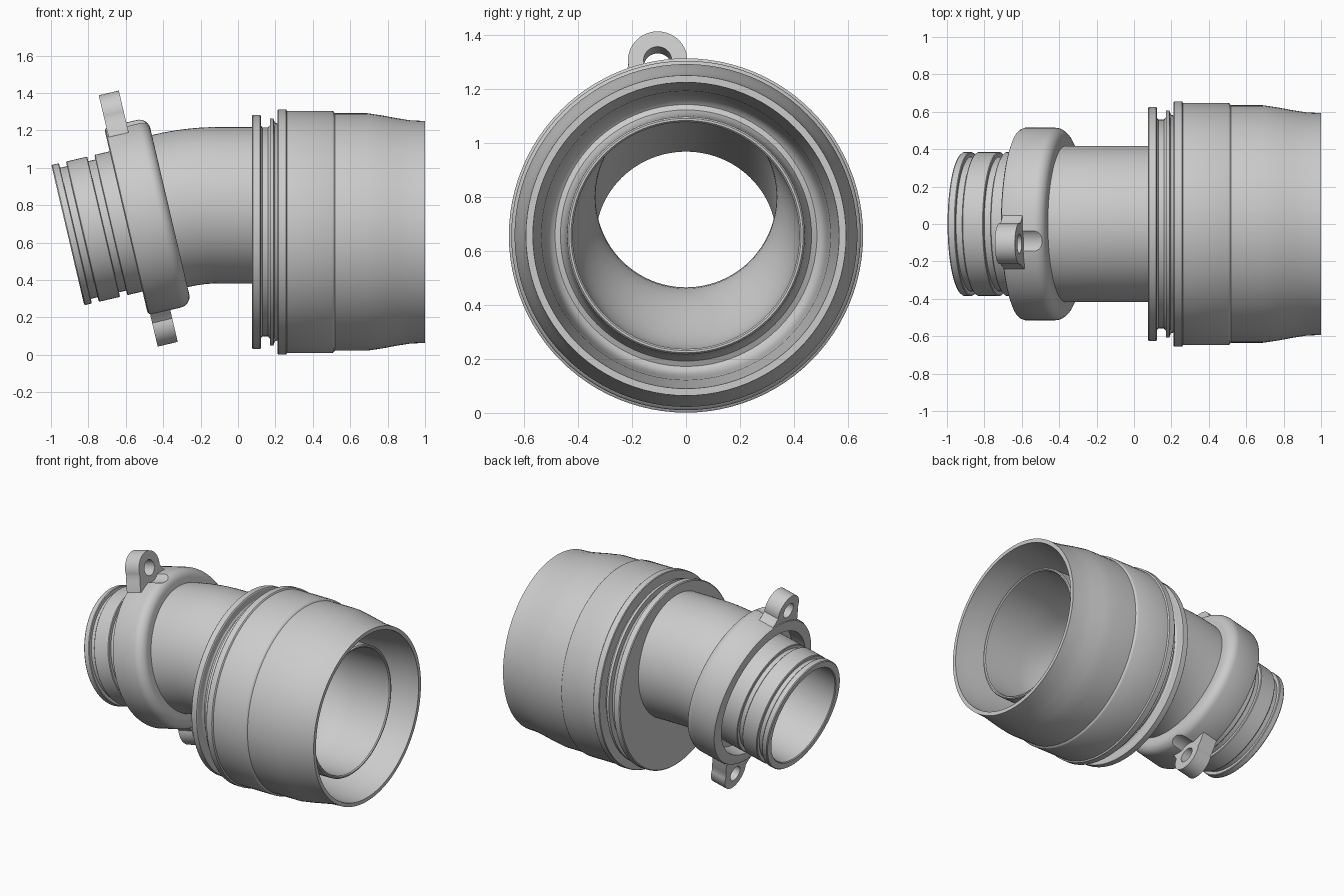
import bpy, bmesh
from math import sin, cos, tan, pi, radians
from mathutils import Matrix, Vector

if "Cube" in bpy.data.objects:
    bpy.data.objects.remove(bpy.data.objects["Cube"])

SEG = 96
ZC = 0.657                      # housing axis height
ZT = 0.80                       # elbow axis height
TILT = radians(13.2)
END = Vector((-0.91, 0, 0.64))  # centre of the tilted spigot end
# local frame of the tilted part: x along its axis, y across, z radially up
M = Matrix.Translation(END) @ Matrix.Rotation(-TILT, 4, 'Y')


def make(name, bm):
    bmesh.ops.recalc_face_normals(bm, faces=bm.faces)
    me = bpy.data.meshes.new(name)
    bm.to_mesh(me)
    bm.free()
    ob = bpy.data.objects.new(name, me)
    bpy.context.collection.objects.link(ob)
    return ob


def sweep(name, rings):
    """Closed skin through rings of (x, z, tilt, radius)."""
    bm = bmesh.new()
    loops = []
    for x, z, t, r in rings:
        loops.append([bm.verts.new((x - r * sin(a) * sin(t), r * cos(a), z + r * sin(a) * cos(t)))
                      for a in (2 * pi * i / SEG for i in range(SEG))])
    for k, A in enumerate(loops):
        B = loops[(k + 1) % len(loops)]
        for i in range(SEG):
            j = (i + 1) % SEG
            bm.faces.new((A[i], A[j], B[j], B[i]))
    return make(name, bm)


def straight(profile, z=ZC):
    return [(x, z, 0, r) for x, r in profile]


def tilted(profile):
    return [(*(M @ Vector((s, 0, 0))).xz, TILT, r) for s, r in profile]


def prism(name, pts, s0, s1):
    """Outline in local (y, z) extruded along the tilted axis."""
    bm = bmesh.new()
    a = [bm.verts.new(M @ Vector((s0, y, h))) for y, h in pts]
    b = [bm.verts.new(M @ Vector((s1, y, h))) for y, h in pts]
    bm.faces.new(a)
    bm.faces.new(b)
    for i in range(len(pts)):
        j = (i + 1) % len(pts)
        bm.faces.new((a[i], a[j], b[j], b[i]))
    return make(name, bm)


def arc(cy, cz, r, a0, a1, n):
    return [(cy + r * cos(radians(a0 + (a1 - a0) * i / n)),
             cz + r * sin(radians(a0 + (a1 - a0) * i / n))) for i in range(n + 1)]


def cut(ob, cutter):
    mod = ob.modifiers.new("cut", 'BOOLEAN')
    mod.operation = 'DIFFERENCE'
    mod.solver = 'EXACT'
    mod.object = cutter
    bpy.context.view_layer.objects.active = ob
    bpy.ops.object.modifier_apply(modifier=mod.name)
    bpy.data.objects.remove(cutter)


# Housing: outer shell with ring grooves, front channel, inner lip
outer = [(0.075, 0.62), (0.08, 0.626), (0.118, 0.626), (0.122, 0.62), (0.122, 0.57),
         (0.13, 0.558), (0.16, 0.558), (0.17, 0.57), (0.17, 0.608), (0.19, 0.606),
         (0.196, 0.585), (0.212, 0.58), (0.212, 0.652), (0.216, 0.656), (0.256, 0.656),
         (0.26, 0.652), (0.262, 0.647), (0.505, 0.647), (0.512, 0.643), (0.518, 0.635),
         (0.69, 0.635), (0.77, 0.623), (0.85, 0.608), (0.92, 0.597), (1.0, 0.593)]
front = [(1.0, 0.567), (0.90, 0.562), (0.70, 0.535), (0.50, 0.525), (0.34, 0.515),
         (0.31, 0.50), (0.30, 0.485), (0.31, 0.465), (0.34, 0.452), (0.50, 0.445),
         (0.875, 0.44), (0.882, 0.434), (0.882, 0.426), (0.875, 0.42), (0.60, 0.42)]
# Bore easing from the wide lip to the offset elbow
bore = []
for i in range(1, 13):
    f = i / 12
    e = f * f * (3 - 2 * f)
    bore.append((0.60 - 0.525 * f, ZC + (ZT - ZC) * e, 0, 0.42 - 0.085 * e))
sweep("housing", straight(outer) + straight(front) + bore)

# Elbow with grooved spigot end
R = 0.13 / tan(TILT / 2)
bend = [(-0.10 - R * sin(t), ZT - R * (1 - cos(t)), t) for t in (TILT * i / 8 for i in range(9))]
spigot = [(0.45, 0.418), (0.45, 0.385), (0.24, 0.385), (0.236, 0.381), (0.236, 0.36),
          (0.197, 0.36), (0.197, 0.381), (0.193, 0.385), (0.085, 0.385), (0.08, 0.38),
          (0.08, 0.36), (0.042, 0.36), (0.042, 0.381), (0.038, 0.385), (0.006, 0.385),
          (0.0, 0.38), (0.0, 0.34), (0.006, 0.335)]
sweep("elbow", [(0.09, ZT, 0, 0.418)] + [(*p, 0.418) for p in bend] + tilted(spigot)
      + [(*p, 0.335) for p in reversed(bend)] + [(0.09, ZT, 0, 0.335)])

# Collar with recessed rear face and rounded front shoulder
shoulder = arc(0.50, 0.455, 0.06, 90, 0, 8)
collar = sweep("collar", tilted([(0.32, 0.44), (0.32, 0.495), (0.326, 0.509), (0.34, 0.515)]
               + shoulder + [(0.56, 0.39), (0.42, 0.375), (0.42, 0.432)]))

# Two mounting lugs, opposite each other, with screw holes and head clearance
for name, k in (("upper_lug", 1), ("lower_lug", -1)):
    cy, cz = -0.105, 0.58
    outline = [(0.085, 0.46), (0.06, 0.50), (0.025, 0.53)] + arc(cy, cz, 0.11, -10, 190, 24) \
        + [(-0.225, 0.53), (-0.24, 0.46)]
    flip = lambda pts: [(k * y, k * h) for y, h in pts]
    lug = prism(name, flip(outline), 0.332, 0.442)
    cut(lug, prism("hole_cutter", flip(arc(cy, cz, 0.052, 0, 350, 35)), 0.25, 0.5))
    cut(collar, prism("head_cutter", flip(arc(cy, cz, 0.095, 0, 350, 35)), 0.442, 0.7))

# Smooth shading with crisp edges
bpy.ops.object.select_all(action='SELECT')
bpy.context.view_layer.objects.active = collar
bpy.ops.object.shade_smooth_by_angle(angle=radians(32))
